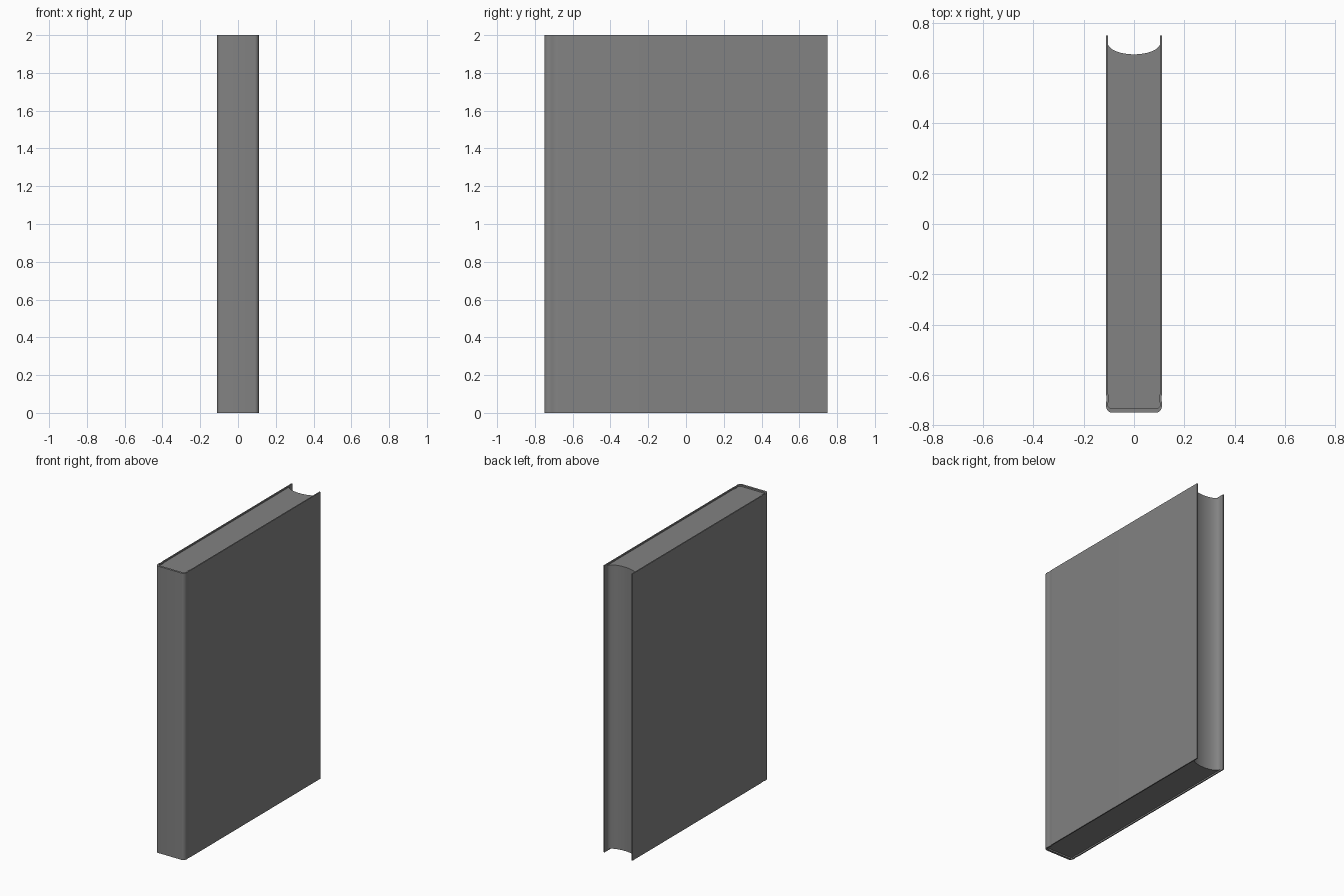
import bpy, bmesh, math

if "Cube" in bpy.data.objects:
    bpy.data.objects.remove(bpy.data.objects["Cube"])

# Dark grey shared by cover and pages
grey = bpy.data.materials.new("dark_grey")
grey.diffuse_color = (0.225, 0.225, 0.225, 1)
grey.use_nodes = True
grey.node_tree.nodes["Principled BSDF"].inputs["Base Color"].default_value = grey.diffuse_color


def extrude_outline(name, outline, z0, z1):
    """Closed XY outline extruded from z0 to z1."""
    bm = bmesh.new()
    face = bm.faces.new([bm.verts.new((x, y, z0)) for x, y in outline])
    top = bmesh.ops.extrude_face_region(bm, geom=[face])["geom"]
    bmesh.ops.translate(bm, vec=(0, 0, z1 - z0),
                        verts=[v for v in top if isinstance(v, bmesh.types.BMVert)])
    bmesh.ops.recalc_face_normals(bm, faces=bm.faces)
    mesh = bpy.data.meshes.new(name)
    bm.to_mesh(mesh)
    bm.free()
    mesh.materials.append(grey)
    obj = bpy.data.objects.new(name, mesh)
    bpy.context.collection.objects.link(obj)
    bpy.ops.object.select_all(action='DESELECT')
    obj.select_set(True)
    bpy.context.view_layer.objects.active = obj
    bpy.ops.object.shade_smooth_by_angle(angle=math.radians(35))
    return obj


def mirrored(half):
    """Right half (fore edge to spine) completed with its left half."""
    return half + [(-x, y) for x, y in reversed(half)]


def half_profile(half_width, groove, spine_y):
    """Board, hinge groove of the given depth, rounded spine corner."""
    pts = [(half_width, 0.75), (half_width, -0.67)]
    for i in range(1, 9):
        dip = groove * (1 - math.cos(2 * math.pi * i / 8)) / 2
        pts.append((half_width - dip, -0.67 - 0.05 * i / 8))
    for i in range(1, 7):
        a = math.pi / 2 * i / 6
        pts.append((half_width - 0.022 * (1 - math.cos(a)),
                    -0.72 + (spine_y + 0.72) * math.sin(a)))
    return pts


T = 0.008        # cover board thickness
HALF = 0.112     # half thickness of the book
outer = half_profile(HALF, 0.003, -0.75)
inner = half_profile(HALF - T, 0.005, -0.735)

# Cover: both boards and the spine in one piece
extrude_outline("cover", mirrored(outer) + mirrored(inner)[::-1], 0.0, 2.0)

# Page block: fills the cover and ends in a hollow fore edge
fore_edge = []
for i in range(25):
    a = math.pi * i / 24
    fore_edge.append((-(HALF - T) * math.cos(a), 0.72 - 0.045 * math.sin(a)))
extrude_outline("pages", mirrored(inner[1:]) + fore_edge, 0.01, 1.99)
